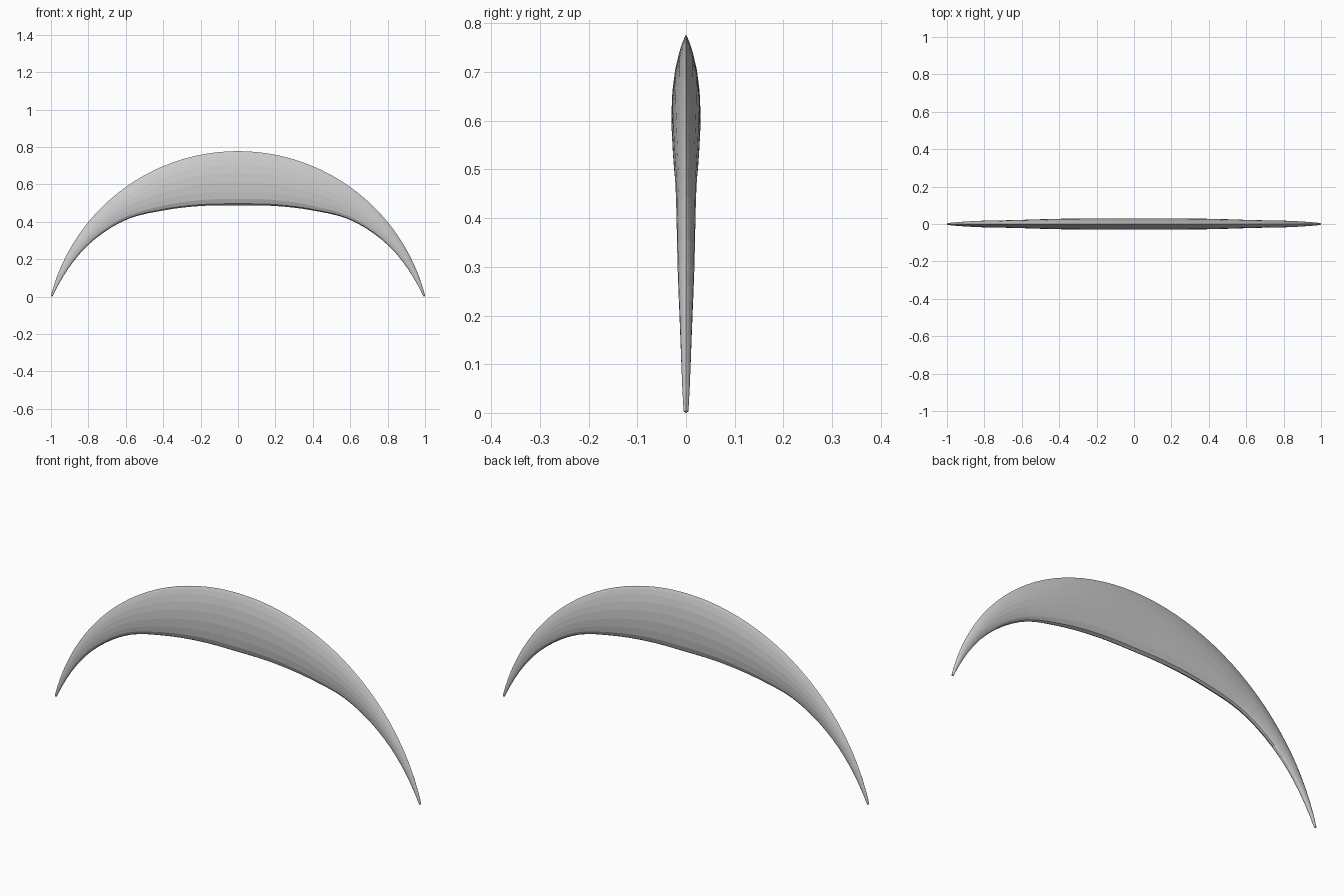
import bpy, bmesh, math

if "Cube" in bpy.data.objects:
    bpy.data.objects.remove(bpy.data.objects["Cube"])

CZ, R = -0.259, 1.034          # centre height and radius of the outer arc
A_END = math.radians(75.4)

# angle from vertical (deg), inner-edge radius, half thickness
STATIONS = [(0, .744, .030), (15.1, .767, .030), (29.2, .821, .027),
            (42.1, .897, .021), (56.5, .962, .017), (65.3, .992, .012),
            (72, 1.013, .008), (75.4, 1.024, .005)]
# lens section: fraction from outer edge to inner edge, fraction of thickness
SECTION = [(0, 0), (.05, .22), (.13, .47), (.25, .74), (.4, .93), (.57, 1),
           (.74, .93), (.88, .77), (.97, .45), (1, 0)]


def sample(deg, k):
    """Smooth interpolation of a station column, mirrored about the middle."""
    pts = [(-s[0], s[k]) for s in STATIONS[:0:-1]] + [(s[0], s[k]) for s in STATIONS]
    deg = max(-75.4, min(75.4, deg))
    i = 0
    while i < len(pts) - 2 and pts[i + 1][0] < deg:
        i += 1

    def slope(j):
        a, b = pts[max(j - 1, 0)], pts[min(j + 1, len(pts) - 1)]
        return (b[1] - a[1]) / (b[0] - a[0])
    (x0, y0), (x1, y1) = pts[i], pts[i + 1]
    h = x1 - x0
    t = (deg - x0) / h
    return ((2*t**3 - 3*t*t + 1) * y0 + (t**3 - 2*t*t + t) * h * slope(i)
            + (3*t*t - 2*t**3) * y1 + (t**3 - t*t) * h * slope(i + 1))


# crescent blade: lens sections swept along the arc
bm = bmesh.new()
N = 48
outline = SECTION + [(f, -w) for f, w in SECTION[-2:0:-1]]
rings = []
for i in range(N + 1):
    a = A_END * (2 * i / N - 1)
    inner, thick = sample(math.degrees(a), 1), sample(math.degrees(a), 2)
    ring = []
    for f, w in outline:
        r = R + (inner - R) * f
        ring.append(bm.verts.new((r * math.sin(a), thick * w, CZ + r * math.cos(a))))
    rings.append(ring)
M = len(outline)
for r0, r1 in zip(rings, rings[1:]):
    for j in range(M):
        k = (j + 1) % M
        bm.faces.new((r0[j], r0[k], r1[k], r1[j]))

# small rounded tips
for ring, s in ((rings[0], -1), (rings[-1], 1)):
    a = s * A_END
    rm = (R + sample(75.4, 1)) / 2
    tip = bm.verts.new((rm * math.sin(a) + s * .001, 0, CZ + rm * math.cos(a) - .003))
    for j in range(M):
        bm.faces.new((ring[j], ring[(j + 1) % M], tip))
bmesh.ops.recalc_face_normals(bm, faces=bm.faces)
low = min(v.co.z for v in bm.verts)
bmesh.ops.translate(bm, verts=bm.verts, vec=(0, 0, -low))

mesh = bpy.data.meshes.new("crescent_blade")
bm.to_mesh(mesh)
bm.free()
blade = bpy.data.objects.new("crescent_blade", mesh)
bpy.context.collection.objects.link(blade)
